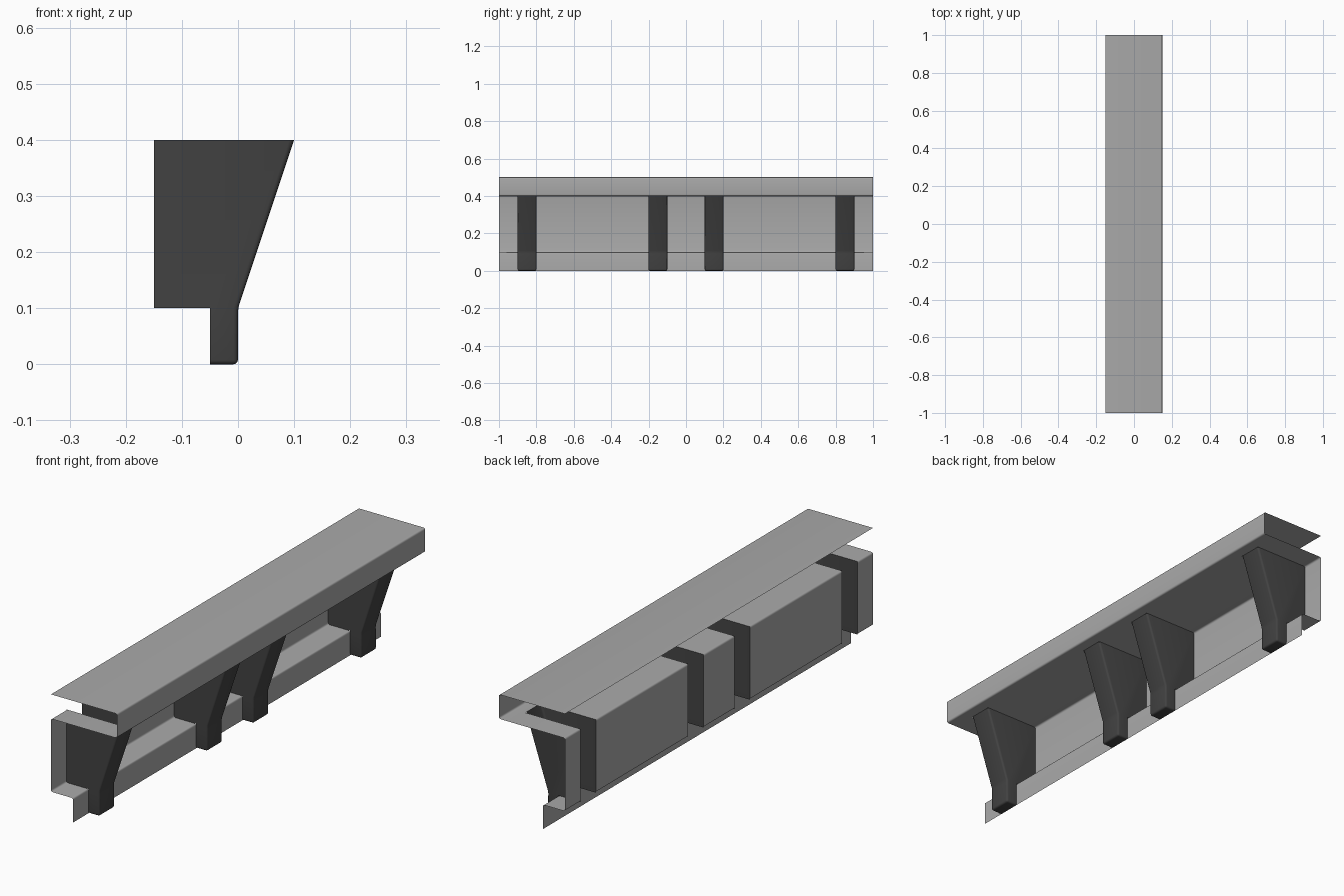
import bpy, bmesh, math
from mathutils import Vector

if "Cube" in bpy.data.objects:
    bpy.data.objects.remove(bpy.data.objects["Cube"])


def material(name, v):
    m = bpy.data.materials.new(name)
    m.diffuse_color = (v, v, v, 1)
    m.use_nodes = True
    m.node_tree.nodes["Principled BSDF"].inputs["Base Color"].default_value = m.diffuse_color
    return m


STONE = material("light_grey", 0.40)
DARK = material("dark_grey", 0.055)
BRACKETS = [(-0.9, -0.8), (-0.2, -0.1), (0.1, 0.2), (0.8, 0.9)]


def finish(bm, name, mat):
    mesh = bpy.data.meshes.new(name)
    bm.to_mesh(mesh)
    bm.free()
    mesh.materials.append(mat)
    ob = bpy.data.objects.new(name, mesh)
    bpy.context.collection.objects.link(ob)
    bpy.ops.object.select_all(action='DESELECT')
    ob.select_set(True)
    bpy.context.view_layer.objects.active = ob
    bpy.ops.object.shade_smooth_by_angle(angle=math.radians(50))
    return ob


def rounded(points, r=0.008, steps=3):
    """Round the inner corners of an open profile."""
    out = [Vector(points[0])]
    for a, b, c in zip(points, points[1:], points[2:]):
        a, b, c = Vector(a), Vector(b), Vector(c)
        if abs((b - a).normalized().dot((c - b).normalized())) > 0.99:
            out.append(b)
            continue
        p, q = b + (a - b).normalized() * r, b + (c - b).normalized() * r
        for i in range(steps + 1):
            t = i / steps
            out.append(p * (1 - t) ** 2 + b * 2 * t * (1 - t) + q * t * t)
    out.append(Vector(points[-1]))
    return out


# Cornice: a thin open sheet swept along y, left open behind each bracket
profile = rounded([(-0.05, 0), (-0.05, 0.1), (-0.15, 0.1), (-0.15, 0.4),
                   (0.1, 0.4), (0.15, 0.4), (0.15, 0.5), (-0.15, 0.5)])
ys = sorted([-1, 1] + [y for pair in BRACKETS for y in pair])
bm = bmesh.new()
rows = [[bm.verts.new((p.x, y, p.y)) for p in profile] for y in ys]
for j in range(len(ys) - 1):
    behind = (ys[j], ys[j + 1]) in BRACKETS
    for i in range(len(profile) - 1):
        mid = (profile[i] + profile[i + 1]) / 2
        if behind and 0.095 < mid.y < 0.41 and mid.x < 0.1:
            continue
        bm.faces.new((rows[j][i], rows[j][i + 1],
                      rows[j + 1][i + 1], rows[j + 1][i]))
bmesh.ops.reverse_faces(bm, faces=bm.faces[:])
if [f for f in bm.faces if f.calc_center_median().z > 0.499][0].normal.z < 0:
    bmesh.ops.reverse_faces(bm, faces=bm.faces[:])
bm.normal_update()
finish(bm, "cornice_sheet", STONE)

# Brackets: hollow shells with sides, sloped front and foot, open at the back
side = [(-0.15, 0.4), (-0.15, 0.1), (-0.05, 0.1), (-0.05, 0),
        (0, 0), (0, 0.1), (0.1, 0.4)]
for n, (y0, y1) in enumerate(BRACKETS):
    bm = bmesh.new()
    a = [bm.verts.new((x, y0, z)) for x, z in side]
    b = [bm.verts.new((x, y1, z)) for x, z in side]
    bm.faces.new(a)
    bm.faces.new(b[::-1])
    for i in (3, 4, 5):
        bm.faces.new((a[i], b[i], b[i + 1], a[i + 1]))
    bmesh.ops.recalc_face_normals(bm, faces=bm.faces[:])
    front = max(bm.faces, key=lambda f: f.normal.x)
    bm.normal_update()
    if all(f.normal.x < 0.5 for f in bm.faces):
        bmesh.ops.reverse_faces(bm, faces=bm.faces[:])
    edges = [e for e in bm.edges if len(e.link_faces) == 2]
    bmesh.ops.bevel(bm, geom=edges, offset=0.008, segments=3,
                    profile=0.5, affect='EDGES', clamp_overlap=True)
    finish(bm, "bracket_%d" % (n + 1), DARK)
